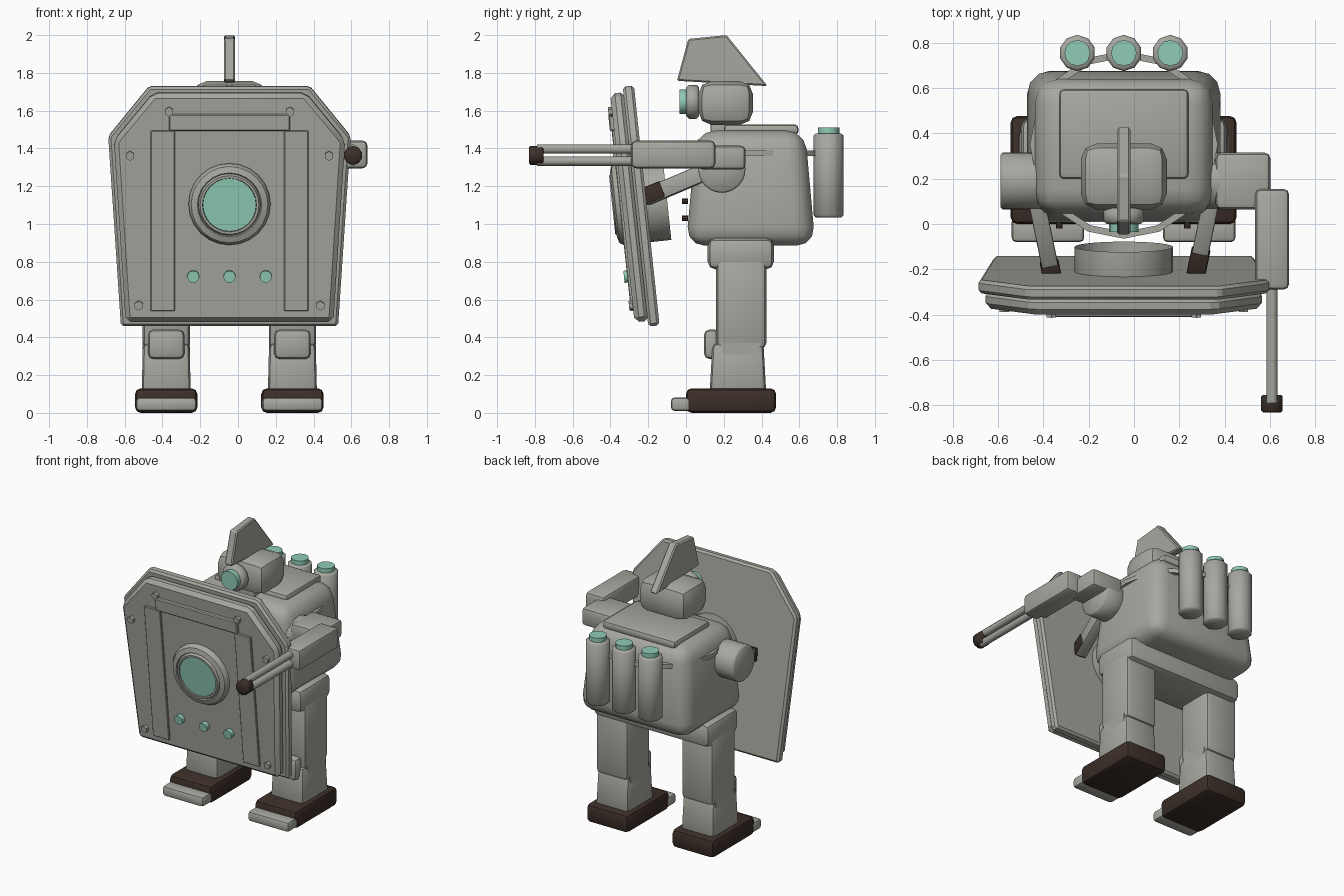
import bpy, bmesh, math
from mathutils import Matrix, Vector

if "Cube" in bpy.data.objects:
    bpy.data.objects.remove(bpy.data.objects["Cube"], do_unlink=True)


def material(name, rgb):
    m = bpy.data.materials.new(name)
    m.use_nodes = True
    m.diffuse_color = (*rgb, 1)
    m.node_tree.nodes["Principled BSDF"].inputs["Base Color"].default_value = (*rgb, 1)
    return m


GREY = material("warm_grey", (0.39, 0.39, 0.355))
TEAL = material("teal_glass", (0.28, 0.60, 0.47))
DARK = material("dark_brown", (0.045, 0.028, 0.021))
CX = -0.045  # centre line of the body
AXES = {"x": Matrix.Rotation(math.pi / 2, 4, "Y"),
        "y": Matrix.Rotation(math.pi / 2, 4, "X"),
        "z": Matrix.Identity(4)}


def finish(bm, name, mat, bevel=0, segments=1, matrix=None, angle=35):
    if bevel:
        bmesh.ops.bevel(bm, geom=bm.edges[:], offset=bevel, segments=segments,
                        profile=0.5, affect="EDGES", clamp_overlap=True)
    bmesh.ops.recalc_face_normals(bm, faces=bm.faces[:])
    mesh = bpy.data.meshes.new(name)
    bm.to_mesh(mesh)
    bm.free()
    mesh.materials.append(mat)
    for p in mesh.polygons:
        p.use_smooth = True
    mesh.set_sharp_from_angle(angle=math.radians(angle))
    ob = bpy.data.objects.new(name, mesh)
    bpy.context.collection.objects.link(ob)
    if matrix:
        ob.matrix_world = matrix
    return ob


def box(name, x, y, z, mat=GREY, bevel=0.02, segments=2, matrix=None, top=(1, 1), angle=35):
    """Box between (low, high) pairs; top scales the upper face."""
    bm = bmesh.new()
    bmesh.ops.create_cube(bm, size=1)
    for v in bm.verts:
        k = top if v.co.z > 0 else (1, 1)
        v.co = Vector(((x[0] + x[1]) / 2 + v.co.x * k[0] * (x[1] - x[0]),
                       (y[0] + y[1]) / 2 + v.co.y * k[1] * (y[1] - y[0]),
                       (z[0] + z[1]) / 2 + v.co.z * (z[1] - z[0])))
    return finish(bm, name, mat, bevel, segments, matrix, angle)


def cylinder(name, centre, r, length, axis, mat=GREY, sides=16, bevel=0, matrix=None):
    bm = bmesh.new()
    bmesh.ops.create_cone(bm, cap_ends=True, segments=sides, radius1=r, radius2=r, depth=length)
    if bevel:
        rims = [e for e in bm.edges if abs(e.verts[0].co.z - e.verts[1].co.z) < 1e-5]
        bmesh.ops.bevel(bm, geom=rims, offset=bevel, segments=1, profile=0.5, affect="EDGES")
    bmesh.ops.rotate(bm, verts=bm.verts[:], matrix=AXES[axis].to_3x3())
    bmesh.ops.translate(bm, verts=bm.verts[:], vec=centre)
    return finish(bm, name, mat, matrix=matrix, angle=46 if sides > 8 else 25)


def slab(name, outline, direction, mat=GREY, bevel=0.0, matrix=None):
    """Extrude a flat outline along a direction."""
    bm = bmesh.new()
    face = bm.faces.new([bm.verts.new(p) for p in outline])
    ext = bmesh.ops.extrude_face_region(bm, geom=[face])
    bmesh.ops.translate(bm, vec=direction,
                        verts=[g for g in ext["geom"] if isinstance(g, bmesh.types.BMVert)])
    return finish(bm, name, mat, bevel, 1, matrix, 25)


def lathe(name, profile, axis, centre, steps, squash=1, closed=False, matrix=None):
    """Spin (radius, height) points around an axis."""
    bm = bmesh.new()
    pts = [bm.verts.new((r, 0, h)) for r, h in profile]
    edges = [bm.edges.new(p) for p in zip(pts, pts[1:])]
    if closed:
        edges.append(bm.edges.new((pts[-1], pts[0])))
    bmesh.ops.spin(bm, geom=pts + edges, cent=(0, 0, 0), axis=(0, 0, 1),
                   angle=math.tau, steps=steps, use_merge=True)
    bmesh.ops.remove_doubles(bm, verts=bm.verts[:], dist=1e-4)
    bmesh.ops.rotate(bm, verts=bm.verts[:], matrix=AXES[axis].to_3x3())
    bmesh.ops.translate(bm, verts=bm.verts[:], vec=centre)
    return finish(bm, name, GREY, matrix=matrix)


# Legs
for side, x in (("right", -0.38), ("left", 0.288)):
    def span(half):
        return (x - half, x + half)
    box(side + "_foot", span(0.165), (0, 0.477), (0, 0.13), DARK, 0.03)
    box(side + "_toe", span(0.16), (-0.08, 0.03), (0.01, 0.082), GREY, 0.02)
    box(side + "_shin", span(0.13), (0.125, 0.425), (0.1, 0.37), GREY, 0.03, top=(0.95, 0.9))
    box(side + "_thigh", span(0.125), (0.16, 0.425), (0.34, 0.82), GREY, 0.03)
    cylinder(side + "_knee", (x, 0.29, 0.365), 0.105, 0.25, "x", sides=24)
    box(side + "_knee_pad", span(0.097), (0.095, 0.178), (0.285, 0.442), GREY, 0.03)

# Torso
box("pelvis", (-0.5, 0.41), (0.115, 0.465), (0.76, 0.925), bevel=0.04)
box("torso", (-0.48, 0.39), (0, 0.685), (0.885, 1.495), bevel=0.1, segments=3, top=(0.88, 0.84))
box("top_hatch", (-0.33, 0.24), (0.2, 0.595), (1.47, 1.527), bevel=0.02)
lathe("harness_ring", [(0.385, -0.015), (0.415, -0.015), (0.415, 0.015), (0.385, 0.015)],
      "z", (CX, 0.35, 1.375), 16, closed=True)
for x in (-0.33, 0.235):
    for z in (1.03, 1.12):
        cylinder("chest_rivet", (x, -0.005, z), 0.015, 0.03, "y", DARK, 8)

# Back canisters
for i in (-1, 0, 1):
    x = CX + i * 0.205
    cylinder("canister", (x, 0.755, 1.257), 0.08, 0.445, "z", sides=10, bevel=0.012)
    cylinder("canister_cap", (x, 0.755, 1.485), 0.057, 0.05, "z", TEAL, 12)

# Head
box("head", (-0.235, 0.145), (0.065, 0.355), (1.525, 1.757), bevel=0.07, segments=2)
box("neck", (-0.13, 0.04), (0.13, 0.29), (1.46, 1.56), bevel=0.01)
cylinder("eye_housing", (CX, 0.035, 1.647), 0.09, 0.07, "y", sides=12, bevel=0.015)
cylinder("eye_lens", (CX, -0.01, 1.647), 0.065, 0.05, "y", TEAL, 16)
slab("head_fin", [(CX - 0.029, y, z) for y, z in
                  ((-0.048, 1.758), (0.012, 1.98), (0.215, 2.0), (0.432, 1.73))],
     (0.058, 0, 0), bevel=0.008)

# Shoulders and braces holding the shield
cylinder("right_shoulder", (-0.465, 0.19, 1.29), 0.125, 0.25, "x", sides=24, bevel=0.01)
cylinder("left_shoulder", (0.4, 0.19, 1.29), 0.125, 0.19, "x", sides=24, bevel=0.01)
for side, sign, grip in (("right", -1, 0.05), ("left", 1, 0.11)):
    start = Vector((CX + sign * 0.395, 0.15, 1.295))
    end = Vector((CX + sign * 0.32, -0.215, 1.14))
    path = end - start
    m = Matrix.Translation(start) @ path.to_track_quat("Y", "Z").to_matrix().to_4x4()
    box(side + "_brace", (-0.037, 0.037), (0, path.length), (-0.045, 0.045), bevel=0.008, matrix=m)
    box(side + "_grip", (-0.042, 0.042), (path.length - grip, path.length + 0.01),
        (-0.04, 0.05), DARK, 0.01, matrix=m)

# Gun arm
box("upper_arm", (0.36, 0.602), (0.065, 0.315), (1.288, 1.415), bevel=0.025)
box("forearm", (0.535, 0.685), (-0.29, 0.155), (1.295, 1.442), bevel=0.025)
for z in (1.333, 1.397):
    cylinder("gun_barrel", (0.609, -0.52, z), 0.025, 0.54, "y", sides=10)
cylinder("gun_muzzle", (0.609, -0.793, 1.363), 0.05, 0.078, "y", DARK, 10, bevel=0.008)

# Shield, built upright and tilted; local y = 0 is the back of the rear plate
TILT = Matrix.Translation((CX, -0.208, 1.1)) @ Matrix.Rotation(math.radians(6.1), 4, "X")


def plate(name, half, y, thickness, bevel):
    right = [half[0], half[1], half[2]]
    pts = right + [(-a, b) for a, b in reversed(right)]
    slab(name, [(a, y, b) for a, b in pts], (0, -thickness, 0), GREY, bevel, TILT)


plate("shield_rear_plate", [(0.575, -0.64), (0.642, 0.37), (0.425, 0.637)], 0, 0.06, 0.014)
plate("shield_front_plate", [(0.55, -0.61), (0.612, 0.355), (0.405, 0.607)], -0.05, 0.08, 0.025)
for sign in (-1, 1):
    box("shield_side_strip", (sign * 0.353 - 0.064, sign * 0.353 + 0.064), (-0.143, -0.12),
        (-0.55, 0.41), bevel=0.004, segments=1, matrix=TILT, angle=25)
    for x, z in ((0.527, 0.277), (0.32, 0.512), (0.48, -0.52)):
        cylinder("shield_bolt", (sign * x, -0.135, z), 0.025, 0.03, "y", GREY, 6, matrix=TILT)
box("shield_top_strip", (-0.32, 0.32), (-0.152, -0.12), (0.41, 0.5),
    bevel=0.006, segments=1, matrix=TILT, angle=25)
lathe("lamp_ring", [(0.217, -0.11), (0.217, 0.145), (0.203, 0.165), (0.17, 0.175), (0.165, 0.165),
                    (0.156, 0.182), (0.143, 0.182), (0.14, 0.13)], "y", (0, 0, 0.02), 24, matrix=TILT)
cylinder("lamp_lens", (0, -0.15, 0.02), 0.141, 0.05, "y", TEAL, 24, matrix=TILT)
for i in (-1, 0, 1):
    cylinder("indicator_light", (i * 0.192, -0.14, -0.365), 0.032, 0.04, "y", TEAL, 12, matrix=TILT)
